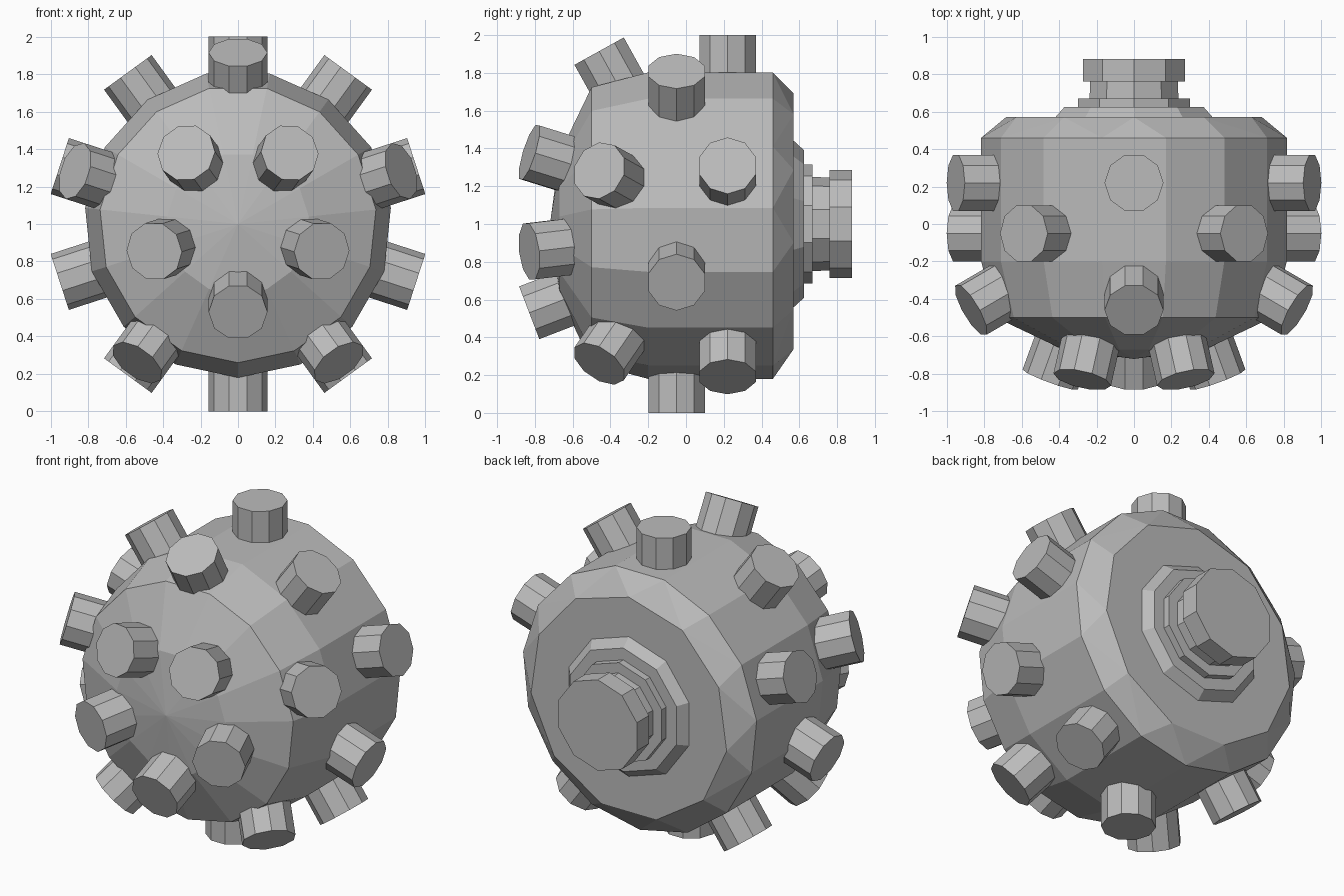
import bpy, bmesh
from math import sin, cos, pi, radians
from mathutils import Vector

if "Cube" in bpy.data.objects:
    bpy.data.objects.remove(bpy.data.objects["Cube"], do_unlink=True)

CENTRE = Vector((0, 0, 1))

metal = bpy.data.materials.new("grey_metal")
metal.use_nodes = True
metal.diffuse_color = (0.5, 0.5, 0.5, 1)
metal.node_tree.nodes["Principled BSDF"].inputs["Base Color"].default_value = (0.5, 0.5, 0.5, 1)


def ring(n, r, y, start=0.0):
    """Points of a ring around the y axis, counted from the top."""
    angles = [start + 2 * pi * i / n for i in range(n)]
    return [CENTRE + Vector((r * sin(a), y, r * cos(a))) for a in angles]


def hull(name, points):
    """Convex solid around a set of points."""
    bm = bmesh.new()
    for p in points:
        bm.verts.new(p)
    bmesh.ops.convex_hull(bm, input=bm.verts)
    bmesh.ops.dissolve_limit(bm, angle_limit=radians(0.5), verts=bm.verts, edges=bm.edges)
    bmesh.ops.recalc_face_normals(bm, faces=bm.faces)
    mesh = bpy.data.meshes.new(name)
    bm.to_mesh(mesh)
    bm.free()
    mesh.materials.append(metal)
    obj = bpy.data.objects.new(name, mesh)
    bpy.context.collection.objects.link(obj)
    return obj


def stud(name, around, radius, y, tilt):
    """Ten-sided peg; its axis leans forward by tilt from the radial direction."""
    out = Vector((sin(around), 0, cos(around)))
    side = Vector((cos(around), 0, -sin(around)))
    axis = out * cos(tilt) + Vector((0, -sin(tilt), 0))
    up = axis.cross(side)
    tip = CENTRE + out * radius + Vector((0, y, 0))
    points = []
    for end in (tip, tip - axis * 0.36):
        for i in range(10):
            a = 2 * pi * i / 10
            points.append(end + 0.157 * (side * cos(a) + up * sin(a)))
    hull(name, points)


# Body: domed front, straight barrel, chamfered back
body = [CENTRE + Vector((0, -0.72, 0))]
for r, y in ((0.38, -0.67), (0.74, -0.5), (0.82, -0.2), (0.82, 0.46)):
    body += ring(15, r, y, pi)
body += ring(11, 0.69, 0.57)
hull("body", body)

# Stepped fitting on the back: name, front radius, front y, back radius, back y
for name, r0, y0, r1, y1 in (
    ("back_flange", 0.45, 0.56, 0.39, 0.625),
    ("back_collar", 0.315, 0.61, 0.315, 0.67),
    ("back_neck", 0.25, 0.66, 0.245, 0.77),
    ("back_cap", 0.287, 0.76, 0.287, 0.88),
):
    hull(name, ring(10, r0, y0) + ring(10, r1, y1))

# Barrel studs zigzag around the body
for i in range(10):
    stud(f"barrel_stud_{i + 1}", 2 * pi * i / 10, 1.0, -0.05 if i % 2 else 0.22, 0)

# Two rings of five studs on the front
for i in range(5):
    a = 2 * pi * i / 5
    stud(f"shoulder_stud_{i + 1}", a, 0.915, -0.46, radians(29))
    stud(f"front_stud_{i + 1}", a + pi, 0.47, -0.83, radians(69))
